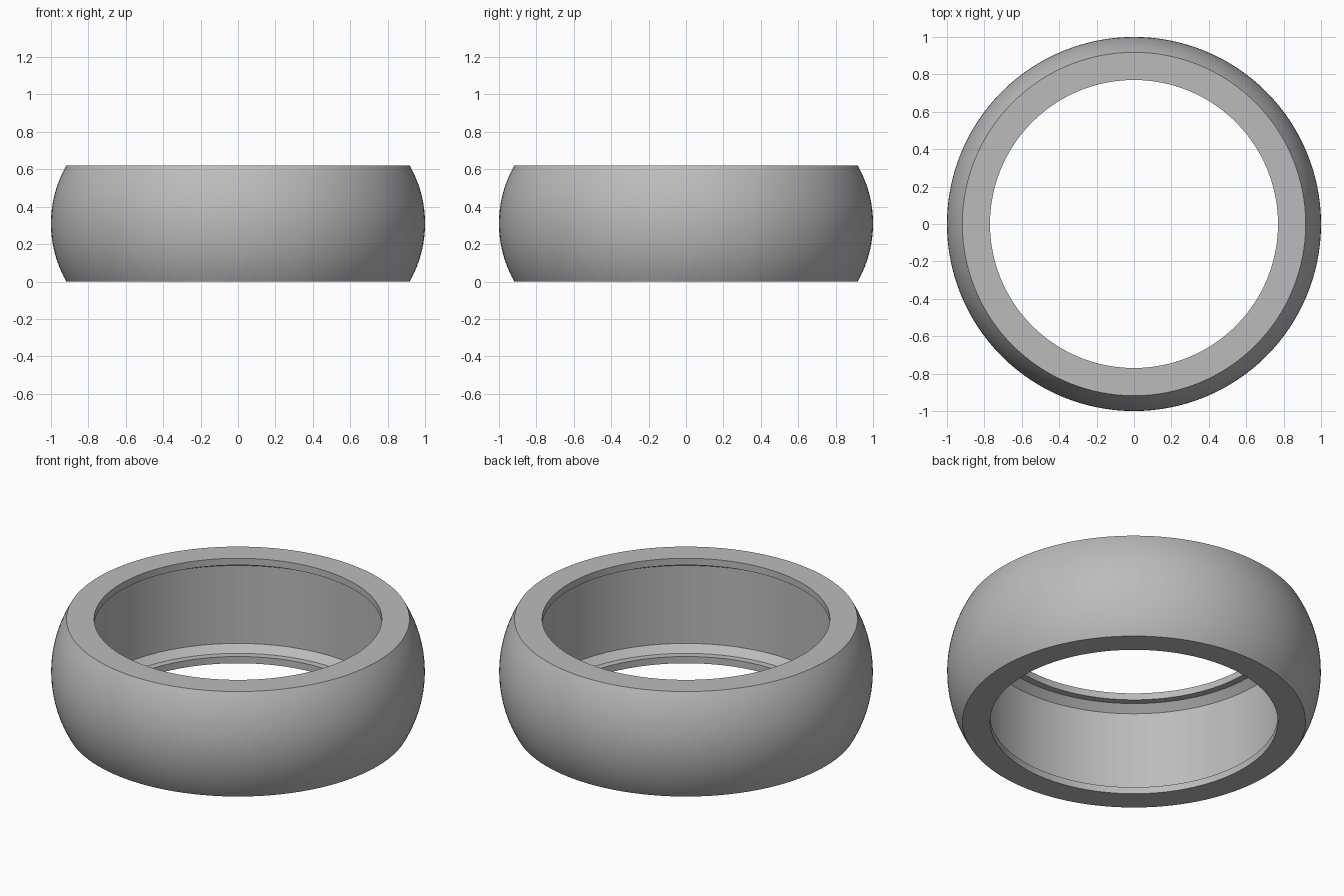
import bpy, bmesh, math

if "Cube" in bpy.data.objects:
    bpy.data.objects.remove(bpy.data.objects["Cube"])

SEG = 128
H, HALF = 0.62, 0.31        # ring height and half height
R_MAX, R_EDGE = 1.0, 0.918  # bulged outside radius, rim radius

# outer bulge: arc from the bottom rim to the top rim
sag = R_MAX - R_EDGE
arc_r = (HALF**2 + sag**2) / (2 * sag)
a_max = math.asin(HALF / arc_r)
N = 24
profile = []
for i in range(N + 1):
    a = -a_max + 2 * a_max * i / N
    profile.append((R_MAX - arc_r + arc_r * math.cos(a), HALF + arc_r * math.sin(a)))

# inside: thin lip, ledge, chamfer and recessed wall, mirrored top to bottom
lower = [(0.77, 0.0), (0.77, 0.04), (0.81, 0.04), (0.85, 0.08)]
profile += [(r, H - z) for r, z in lower] + lower[::-1]

# revolve the closed profile
bm = bmesh.new()
rings = []
for s in range(SEG):
    t = 2 * math.pi * s / SEG
    rings.append([bm.verts.new((r * math.cos(t), r * math.sin(t), z)) for r, z in profile])
n = len(profile)
for s in range(SEG):
    a, b = rings[s], rings[(s + 1) % SEG]
    for i in range(n):
        j = (i + 1) % n
        bm.faces.new((a[i], b[i], b[j], a[j]))
bmesh.ops.recalc_face_normals(bm, faces=bm.faces)
mesh = bpy.data.meshes.new("bulged_ring")
bm.to_mesh(mesh)
bm.free()

ring = bpy.data.objects.new("bulged_ring", mesh)
bpy.context.collection.objects.link(ring)
mat = bpy.data.materials.new("plain grey")
mat.diffuse_color = (0.5, 0.5, 0.5, 1)
mat.use_nodes = True
mat.node_tree.nodes["Principled BSDF"].inputs["Base Color"].default_value = mat.diffuse_color
mesh.materials.append(mat)

# smooth curves, sharp rims
bpy.context.view_layer.objects.active = ring
ring.select_set(True)
bpy.ops.object.shade_smooth_by_angle(angle=math.radians(25))
